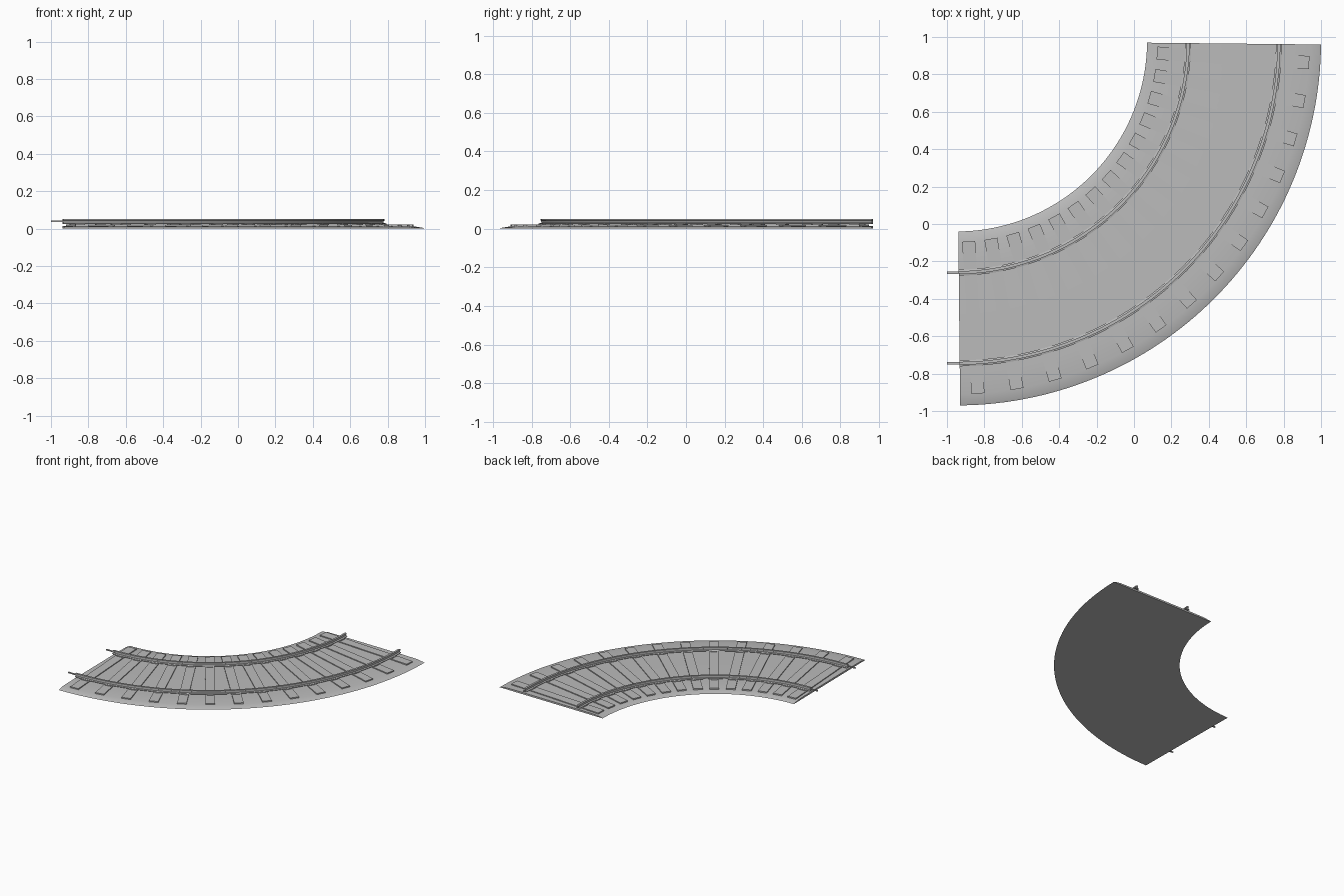
import bpy, bmesh, math
from mathutils import Vector

cube = bpy.data.objects.get("Cube")
if cube:
    bpy.data.objects.remove(cube, do_unlink=True)

CX, CY = -0.95, 0.98          # centre of the curve
START, END = math.radians(-0.6), math.radians(-89.4)
RAILS = (1.24, 1.725)

grey = bpy.data.materials.new("plain grey")
grey.use_nodes = True
colour = (0.5, 0.5, 0.5, 1)
grey.diffuse_color = colour
grey.node_tree.nodes["Principled BSDF"].inputs["Base Color"].default_value = colour


def polar(r, a, z):
    return Vector((CX + r * math.cos(a), CY + r * math.sin(a), z))


def finish(name, bm, smooth=None):
    bmesh.ops.recalc_face_normals(bm, faces=bm.faces)
    mesh = bpy.data.meshes.new(name)
    bm.to_mesh(mesh)
    bm.free()
    mesh.materials.append(grey)
    obj = bpy.data.objects.new(name, mesh)
    bpy.context.collection.objects.link(obj)
    if smooth:
        bpy.ops.object.select_all(action='DESELECT')
        obj.select_set(True)
        bpy.context.view_layer.objects.active = obj
        bpy.ops.object.shade_smooth_by_angle(angle=math.radians(smooth))
    return obj


def sweep(name, profile, steps=64, smooth=30):
    """Sweep a closed (radius, height) profile along the curve."""
    bm = bmesh.new()
    rings = []
    for i in range(steps + 1):
        a = START + (END - START) * i / steps
        rings.append([bm.verts.new(polar(r, a, z)) for r, z in profile])
    n = len(profile)
    for p, q in zip(rings, rings[1:]):
        for j in range(n):
            k = (j + 1) % n
            bm.faces.new((p[j], p[k], q[k], q[j]))
    bm.faces.new(rings[0])
    bm.faces.new(rings[-1])
    return finish(name, bm, smooth)


def block(bm, r0, r1, a, width, z0, z1):
    """Box lying along a radius of the curve."""
    side = Vector((-math.sin(a), math.cos(a), 0)) * width / 2
    lower, upper = ([polar(r, a, z) + side * s for r, s in
                     ((r0, -1), (r1, -1), (r1, 1), (r0, 1))] for z in (z0, z1))
    lo = [bm.verts.new(v) for v in lower]
    up = [bm.verts.new(v) for v in upper]
    bm.faces.new(lo)
    bm.faces.new(up)
    for j in range(4):
        k = (j + 1) % 4
        bm.faces.new((lo[j], lo[k], up[k], up[j]))


# Ballast bed with gently sloping shoulders
sweep("ballast_bed", [(1.02, 0), (1.03, 0.004), (1.08, 0.012), (1.2, 0.014),
                      (1.77, 0.014), (1.89, 0.012), (1.94, 0.004), (1.95, 0)])

# Sleepers and the small plates that carry the rails
sleepers, plates = bmesh.new(), bmesh.new()
for i in range(14):
    a = -math.radians(3.55 + 6.38 * i)
    block(sleepers, 1.075, 1.89, a, 0.07, 0.008, 0.021)
    for r in RAILS:
        block(plates, r - 0.02, r + 0.02, a, 0.05, 0.02, 0.026)
finish("sleepers", sleepers)
finish("rail_plates", plates)

# Rails: foot, web and head, plus a joining pin at one end
half = [(0.016, 0.025), (0.016, 0.028), (0.004, 0.031),
        (0.004, 0.04), (0.008, 0.042), (0.008, 0.051)]
for name, r in zip(("inner", "outer"), RAILS):
    profile = [(r + x, z) for x, z in half] + [(r - x, z) for x, z in reversed(half)]
    sweep(name + "_rail", profile)
    pin = bmesh.new()
    y = CY - r
    bmesh.ops.create_cube(pin, size=1)
    for v in pin.verts:
        v.co = Vector((-0.96 + v.co.x * 0.08, y + v.co.y * 0.012, 0.039 + v.co.z * 0.007))
    finish(name + "_joining_pin", pin)
